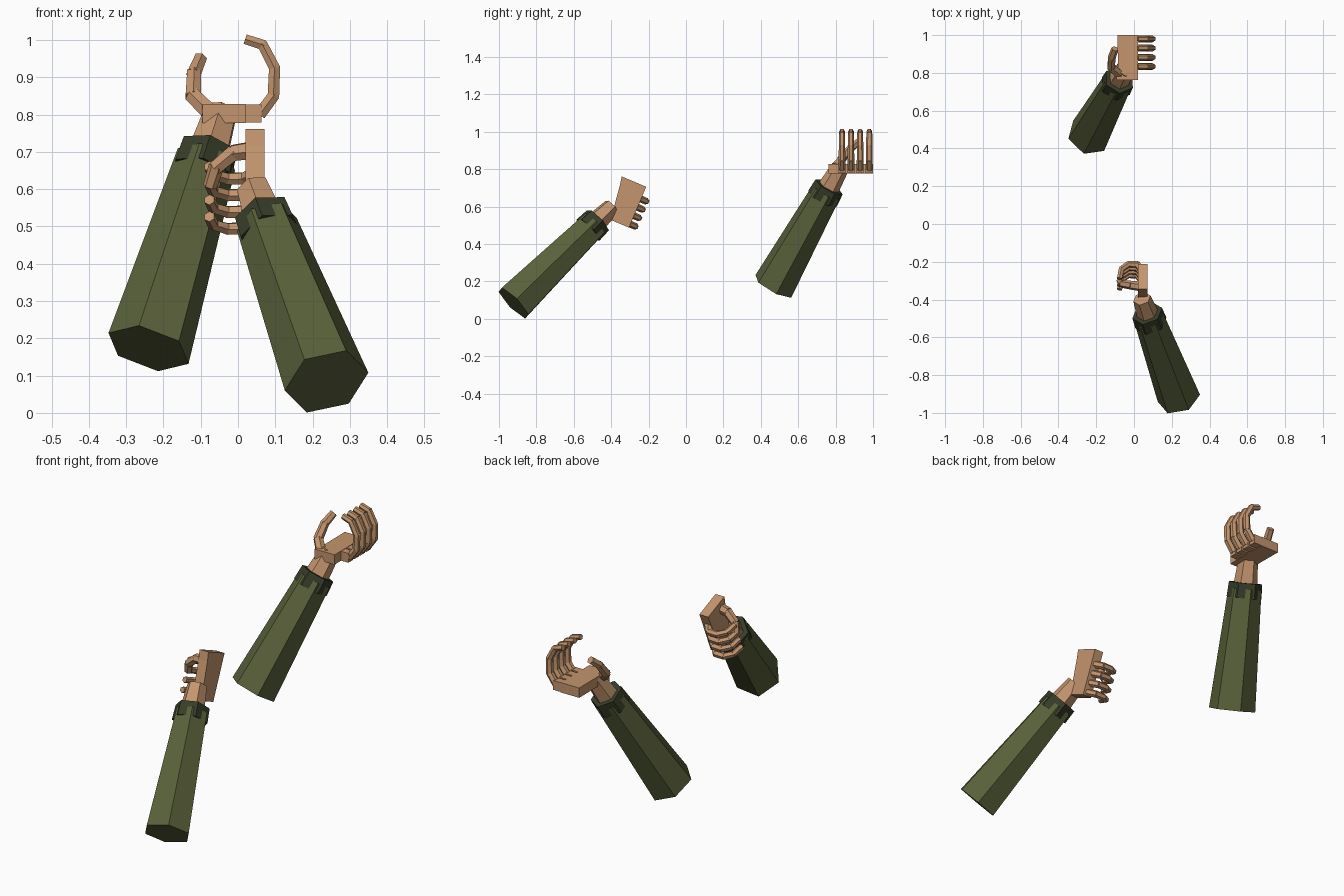
import bpy, bmesh, math
from mathutils import Vector, Matrix

if "Cube" in bpy.data.objects:
    bpy.data.objects.remove(bpy.data.objects["Cube"])


def material(name, rgb):
    m = bpy.data.materials.new(name)
    m.diffuse_color = (*rgb, 1)
    m.use_nodes = True
    m.node_tree.nodes["Principled BSDF"].inputs["Base Color"].default_value = m.diffuse_color
    return m


SKIN = material("skin", (0.55, 0.30, 0.155))
SLEEVE = material("sleeve_cloth", (0.10, 0.12, 0.043))
CUFF = material("cuff_cloth", (0.038, 0.045, 0.022))


def finish(bm, name, mat):
    bmesh.ops.recalc_face_normals(bm, faces=bm.faces)
    me = bpy.data.meshes.new(name)
    bm.to_mesh(me)
    bm.free()
    me.materials.append(mat)
    ob = bpy.data.objects.new(name, me)
    bpy.context.collection.objects.link(ob)
    return ob


def prism(bm, a, b, ra, rb, ref, turn=0.0, sides=6):
    """Tapered low-poly prism from a to b; ref sets where the first corner points."""
    a, b = Vector(a), Vector(b)
    d = (b - a).normalized()
    u = Vector(ref)
    u = (u - d * u.dot(d)).normalized()
    v = d.cross(u)
    rings = []
    for c, r in ((a, ra), (b, rb)):
        ring = []
        for i in range(sides):
            t = turn + math.tau * i / sides
            ring.append(bm.verts.new(c + (u * math.cos(t) + v * math.sin(t)) * r))
        rings.append(ring)
    for i in range(sides):
        j = (i + 1) % sides
        bm.faces.new((rings[0][i], rings[0][j], rings[1][j], rings[1][i]))
    bm.faces.new(rings[0])
    bm.faces.new(rings[1])


def chain(name, pts, r0, r1, frame):
    """Jointed finger: one six-sided prism per bone, points in (F, T, N)."""
    bm = bmesh.new()
    n = len(pts) - 1
    for i in range(n):
        a, b = Vector(pts[i]), Vector(pts[i + 1])
        e = (b - a).normalized() * 0.004
        prism(bm, a - e, b + e, r0 + (r1 - r0) * i / n, r0 + (r1 - r0) * (i + 1) / n, (0, 1, 0.001))
    bm.transform(frame)
    return finish(bm, name, SKIN)


def block(bm, outline, half):
    """Flat plate: outline in the F-T plane, thickness along N."""
    face = bm.faces.new([bm.verts.new((f, t, -half)) for f, t in outline])
    ext = bmesh.ops.extrude_face_region(bm, geom=[face])
    bmesh.ops.translate(bm, verts=[g for g in ext["geom"] if isinstance(g, bmesh.types.BMVert)],
                        vec=(0, 0, 2 * half))


def arm(side, start, end, wrist_end, ref):
    start, end = Vector(start), Vector(end)
    d = (end - start).normalized()
    # sleeve
    bm = bmesh.new()
    prism(bm, start, end - d * 0.03, 0.116, 0.083, ref)
    finish(bm, side + "_sleeve", SLEEVE)
    # cuff
    bm = bmesh.new()
    prism(bm, end - d * 0.075, end, 0.087, 0.083, ref, math.radians(15))
    finish(bm, side + "_cuff", CUFF)
    # wrist
    bm = bmesh.new()
    prism(bm, end - d * 0.02, wrist_end, 0.06, 0.048, ref, math.radians(15))
    finish(bm, side + "_wrist", SKIN)


def hand(side, frame, heel, curl, thumb, knuckles):
    # palm
    bm = bmesh.new()
    block(bm, [(0, 0), (0, 0.237), (-heel, 0.237), (-heel + 0.01, 0.19), (-0.107, 0)], 0.0255)
    bm.transform(frame)
    finish(bm, side + "_palm", SKIN)
    # fingers, with knuckle blocks when the hand is open
    for i, t in enumerate((0.02, 0.069, 0.118, 0.166)):
        chain(f"{side}_finger_{i + 1}", [(f, t, n) for f, n in curl], 0.019, 0.015, frame)
        if knuckles:
            bm = bmesh.new()
            block(bm, [(0, t - 0.019), (0.043, t - 0.019), (0.043, t + 0.019), (0, t + 0.019)], 0.024)
            bm.transform(frame)
            finish(bm, f"{side}_knuckle_{i + 1}", SKIN)
    # thumb
    chain(side + "_thumb", thumb, 0.026, 0.019, frame)


def hand_frame(origin, f, t, n):
    m = Matrix((Vector(f).normalized(), Vector(t).normalized(), Vector(n).normalized())).transposed()
    return Matrix.Translation(origin) @ m.to_4x4()


# right arm: gripping hand
arm("right", (0.2375, -0.922, 0.084), (0.07, -0.472, 0.525), (0.042, -0.395, 0.60),
    (0.1045, 0.017, 0.022))
hand("right", hand_frame((0.046, -0.305, 0.487), (0, 0.92, -0.39), (0, 0.39, 0.92), (-1, 0, 0)),
     0.143,
     [(-0.01, 0), (0.028, 0.028), (0.03, 0.075), (0.002, 0.112), (-0.05, 0.122)],
     [(-0.108, 0.19, 0.01), (-0.10, 0.186, 0.058), (-0.078, 0.153, 0.105), (-0.045, 0.115, 0.12)],
     False)

# left arm: open hand, palm up
arm("left", (-0.24, 0.467, 0.173), (-0.077, 0.765, 0.705), (-0.045, 0.825, 0.81),
    (0.083, -0.082, 0.019))
hand("left", hand_frame((0.02, 1.0, 0.803), (1, 0, 0), (0, -1, 0), (0, 0, 1)),
     0.115,
     [(0.04, 0), (0.075, 0.047), (0.078, 0.122), (0.046, 0.184), (0.003, 0.198)],
     [(-0.10, 0.205, 0.007), (-0.140, 0.17, 0.047), (-0.138, 0.12, 0.107), (-0.122, 0.075, 0.145)],
     True)
